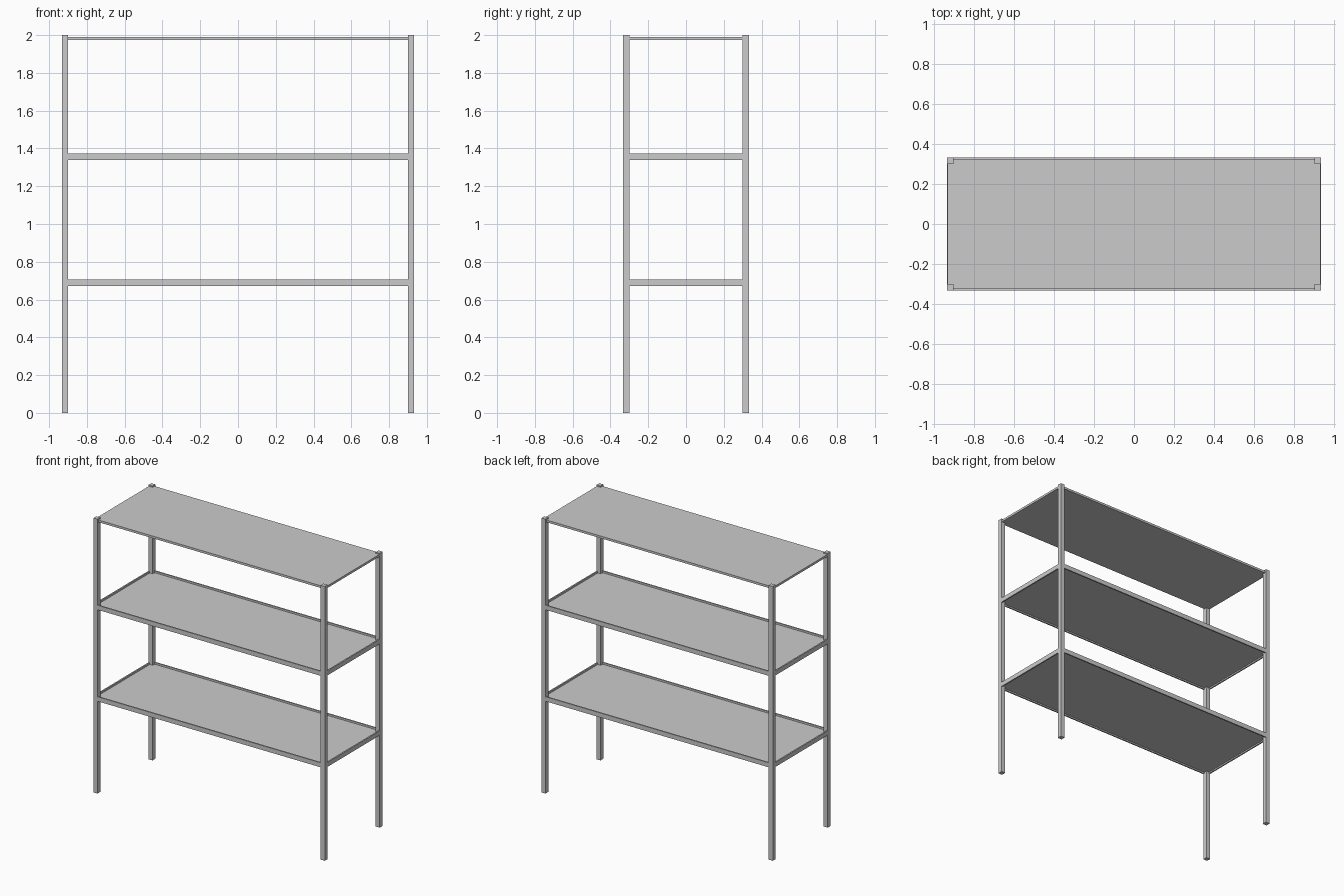
import bpy

if "Cube" in bpy.data.objects:
    bpy.data.objects.remove(bpy.data.objects["Cube"])

W, D, P = 0.933, 0.333, 0.033   # half width, half depth, post size
T = 0.010                       # rail thickness


def box(name, x0, x1, y0, y1, z0, z1):
    bpy.ops.mesh.primitive_cube_add(size=1, location=((x0 + x1) / 2, (y0 + y1) / 2, (z0 + z1) / 2))
    ob = bpy.context.object
    ob.name = name
    ob.scale = (x1 - x0, y1 - y0, z1 - z0)
    bpy.ops.object.transform_apply(location=False, rotation=False, scale=True)
    return ob


# corner posts
for sx in (-1, 1):
    for sy in (-1, 1):
        cx, cy = sx * (W - P / 2), sy * (D - P / 2)
        box("corner_post", cx - P / 2, cx + P / 2, cy - P / 2, cy + P / 2, 0, 2)

# two lower shelves: rail frame with a recessed panel
for z in (0.673, 1.340):
    for s in (-1, 1):
        y0, y1 = sorted((s * D, s * (D - T)))
        box("long_rail", -W + P, W - P, y0, y1, z, z + P)
        x0, x1 = sorted((s * W, s * (W - T)))
        box("side_rail", x0, x1, -D + P, D - P, z, z + P)
    box("shelf_panel", -W + T, W - T, -D + T, D - T, z + 0.010, z + 0.020)

# top shelf: plain thin board
box("top_panel", -W + 0.003, W - 0.003, -D + T, D - T, 1.975, 1.991)
